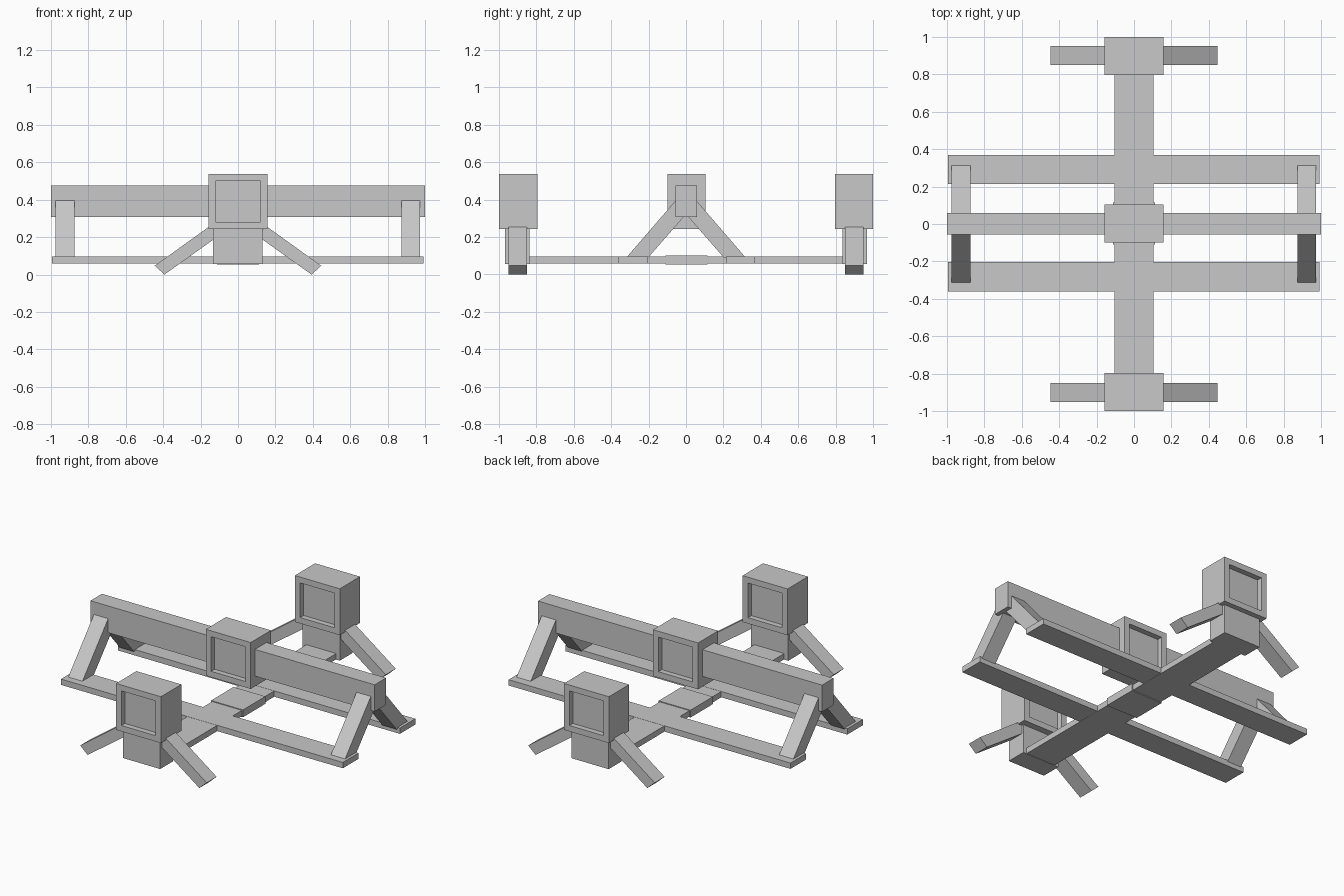
import bpy, bmesh
from mathutils import Vector

if "Cube" in bpy.data.objects:
    bpy.data.objects.remove(bpy.data.objects["Cube"])

grey = bpy.data.materials.new("plain grey")
grey.diffuse_color = (0.58, 0.58, 0.58, 1)
grey.use_nodes = True
grey.node_tree.nodes["Principled BSDF"].inputs["Base Color"].default_value = grey.diffuse_color


def finish(bm, name):
    bmesh.ops.recalc_face_normals(bm, faces=bm.faces)
    me = bpy.data.meshes.new(name)
    bm.to_mesh(me)
    bm.free()
    me.materials.append(grey)
    ob = bpy.data.objects.new(name, me)
    bpy.context.collection.objects.link(ob)
    return ob


def box_bm(x, y, z):
    bm = bmesh.new()
    bmesh.ops.create_cube(bm, size=1)
    for v in bm.verts:
        v.co = Vector([r[0] if c < 0 else r[1] for c, r in zip(v.co, (x, y, z))])
    return bm


def box(name, x, y, z):
    return finish(box_bm(x, y, z), name)


def window_block(name, y0, y1):
    # block with a square recess in its front and back faces
    bm = box_bm((-0.158, 0.158), (y0, y1), (0.245, 0.54))
    bm.normal_update()
    for f in [f for f in bm.faces if abs(f.normal.y) > 0.9]:
        n = f.normal.copy()
        bmesh.ops.inset_individual(bm, faces=[f], thickness=0.053)
        new = bmesh.ops.extrude_discrete_faces(bm, faces=[f])["faces"]
        bmesh.ops.translate(bm, verts=new[0].verts[:], vec=n * -0.035)
    return finish(bm, name)


def prism(name, points, offset):
    # extrude a flat outline along a vector
    bm = bmesh.new()
    f = bm.faces.new([bm.verts.new(p) for p in points])
    new = bmesh.ops.extrude_face_region(bm, geom=[f], use_keep_orig=True)["geom"]
    bmesh.ops.translate(bm, vec=offset,
                        verts=[g for g in new if isinstance(g, bmesh.types.BMVert)])
    return finish(bm, name)


# upper beam and the three blocks
box("top_beam", (-1, 1), (-0.055, 0.06), (0.31, 0.48))
window_block("centre_block", -0.098, 0.105)
window_block("front_block", -1.0, -0.795)
window_block("back_block", 0.797, 1.0)

# lower frame
box("floor_spine", (-0.105, 0.105), (-0.9, 0.9), (0.062, 0.099))
box("centre_plate", (-0.112, 0.112), (-0.11, 0.115), (0.057, 0.104))
box("front_rail", (-0.993, 0.99), (-0.36, -0.203), (0.063, 0.1))
box("back_rail", (-0.993, 0.99), (0.213, 0.368), (0.063, 0.1))

# pedestals and splayed legs under the end blocks
leg = [(0.445, 0.05), (0.393, 0.003), (0.1, 0.212), (0.15, 0.262)]
for end, s in (("front", -1), ("back", 1)):
    box(end + "_pedestal", (-0.133, 0.13),
        tuple(sorted((s * 0.837, s * 0.967))), (0.06, 0.25))
    for side, m in (("left", -1), ("right", 1)):
        prism(f"{end}_{side}_leg", [(m * x, s * 0.9 - 0.05, z) for x, z in leg],
              (0, 0.1, 0))

# sloping struts between the beam ends and the rails
strut = [(0.315, 0.098), (0.205, 0.09), (0.0, 0.325), (0.05, 0.405)]
for side, x0 in (("left", -0.975), ("right", 0.873)):
    for end, s in (("front", -1), ("back", 1)):
        prism(f"{side}_{end}_strut", [(x0, s * y, z) for y, z in strut],
              (0.1, 0, 0))

# drop the model onto the ground plane
for ob in bpy.context.collection.objects:
    ob.location.z -= 0.003
